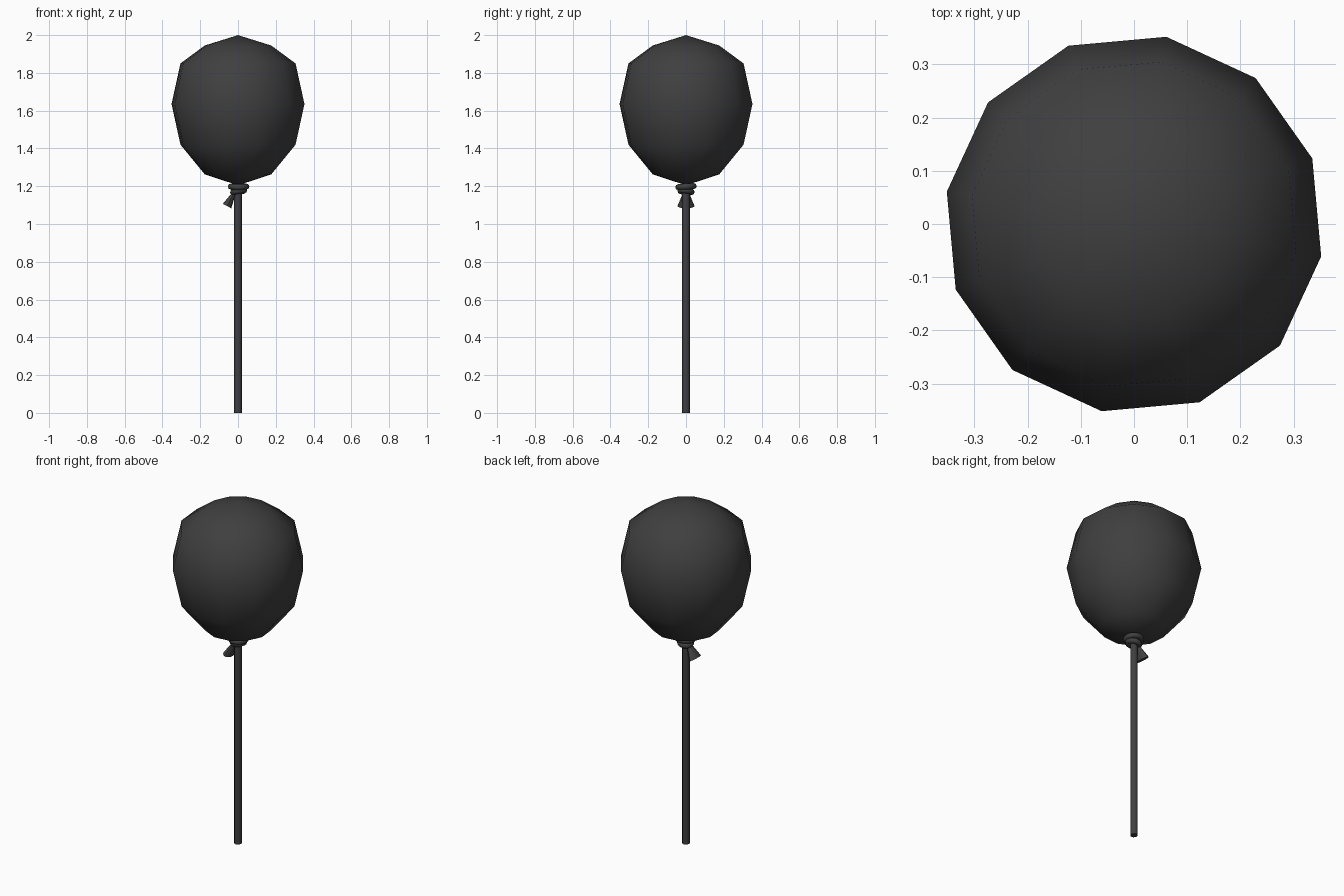
import bpy
import bmesh
from math import radians, sin, cos
from mathutils import Matrix, Vector

cube = bpy.data.objects.get("Cube")
if cube:
    bpy.data.objects.remove(cube, do_unlink=True)

charcoal = bpy.data.materials.new("charcoal")
charcoal.use_nodes = True
colour = (0.05, 0.05, 0.05, 1)
charcoal.diffuse_color = colour
charcoal.node_tree.nodes["Principled BSDF"].inputs["Base Color"].default_value = colour


def finish(obj, name, angle):
    """Name, colour and smooth a part, keeping edges above the angle sharp."""
    obj.name = name
    obj.data.materials.append(charcoal)
    bpy.ops.object.select_all(action='DESELECT')
    obj.select_set(True)
    bpy.context.view_layer.objects.active = obj
    bpy.ops.object.shade_smooth_by_angle(angle=radians(angle))
    return obj


# Balloon: twelve-sided egg, slightly flattened on top
RADIUS, HALF_HEIGHT, MIDDLE = 0.357, 0.43, 1.635
bpy.ops.mesh.primitive_uv_sphere_add(segments=12, ring_count=6, radius=1)
balloon = bpy.context.object
for v in balloon.data.vertices:
    z = v.co.z
    height = z * HALF_HEIGHT
    if z > 0.95:
        height = 0.365
    elif z > 0.6:
        height = 0.31
    v.co = (v.co.x * RADIUS, v.co.y * RADIUS, MIDDLE + height)
balloon.data.transform(Matrix.Rotation(radians(-9.8), 4, 'Z'))
finish(balloon, "balloon", 80)

# Stick
bpy.ops.mesh.primitive_cylinder_add(vertices=12, radius=0.02, depth=1.2, location=(0, 0, 0.6))
finish(bpy.context.object, "stick", 40)

# Knot: two tilted loops under the balloon
for name, height, ring, tilt_x, tilt_y in (
        ("upper_knot_loop", 1.198, 0.041, 4, 0),
        ("lower_knot_loop", 1.173, 0.03, -6, -10)):
    bpy.ops.mesh.primitive_torus_add(
        major_segments=16, minor_segments=8, major_radius=ring, minor_radius=0.016,
        location=(0.003, 0, height), rotation=(radians(tilt_x), radians(tilt_y), 0))
    finish(bpy.context.object, name, 60)

# Tail: flattened flare hanging from the knot
top, bottom = Vector((-0.012, 0, 1.18)), Vector((-0.058, 0, 1.095))
axis = top - bottom
bpy.ops.mesh.primitive_cone_add(vertices=12, radius1=0.045, radius2=0.01, depth=axis.length)
tail = bpy.context.object
tail.data.transform(
    Matrix.Translation((top + bottom) / 2)
    @ Matrix.Rotation(axis.angle(Vector((0, 0, 1))), 4, 'Y')
    @ Matrix.Diagonal((0.56, 1, 1, 1)))
finish(tail, "knot_tail", 40)
